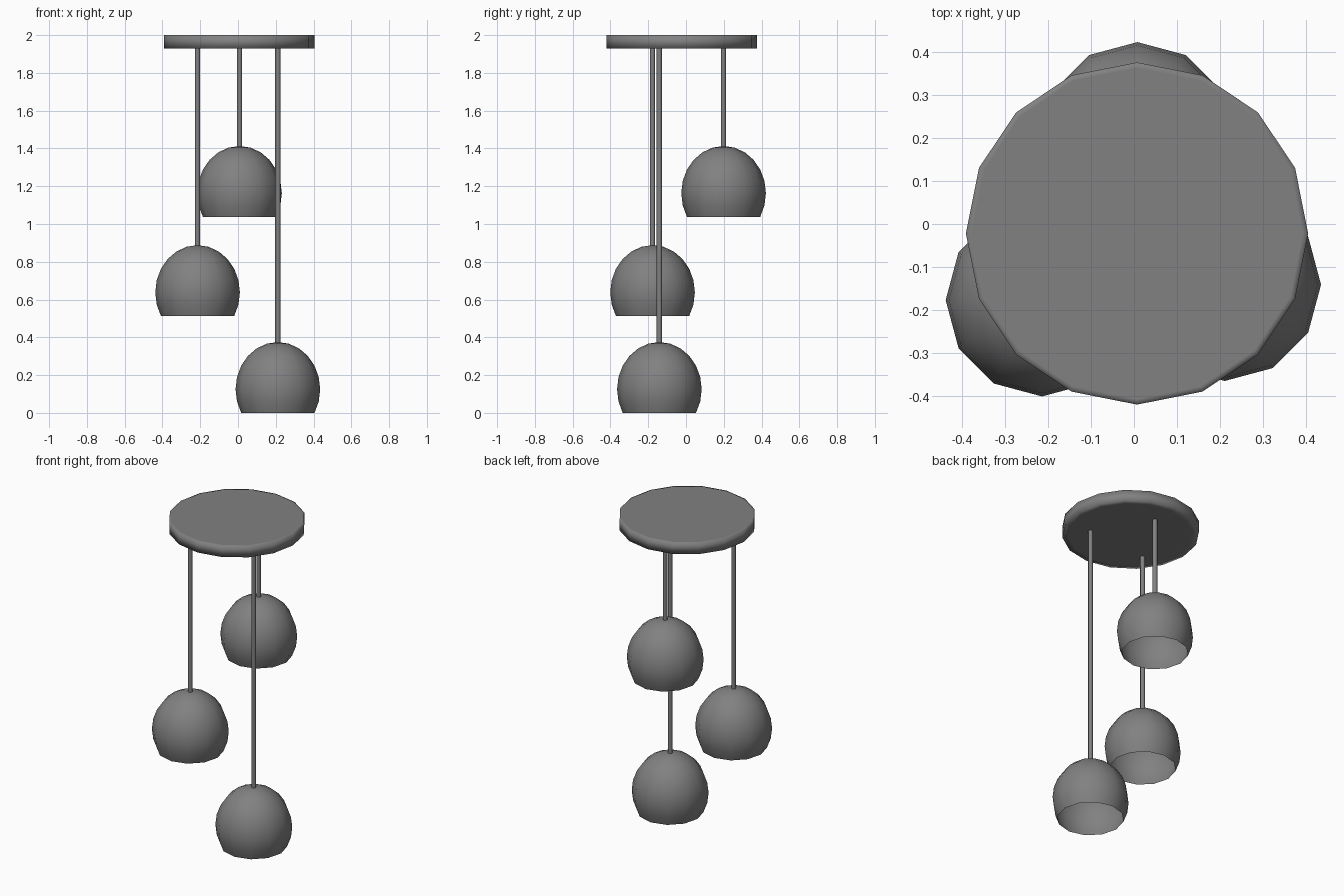
import bpy, math
from math import sin, cos, radians

if "Cube" in bpy.data.objects:
    bpy.data.objects.remove(bpy.data.objects["Cube"])

# Dark grey finish
finish = bpy.data.materials.new("dark_grey")
finish.diffuse_color = (0.22, 0.22, 0.22, 1)
finish.use_nodes = True
finish.node_tree.nodes["Principled BSDF"].inputs["Base Color"].default_value = finish.diffuse_color


def revolve(name, profile, sides, loc):
    """Smooth lathe of (radius, z) points; radius 0 closes to a single point."""
    verts, rings, faces = [], [], []
    for r, z in profile:
        n = sides if r > 0 else 1
        rings.append([len(verts) + i for i in range(n)])
        verts += [(r * cos(math.tau * i / sides), r * sin(math.tau * i / sides), z) for i in range(n)]
    for a, b in zip(rings, rings[1:]):
        for i in range(sides):
            j = (i + 1) % sides
            if len(a) == 1:
                faces.append((a[0], b[j], b[i]))
            elif len(b) == 1:
                faces.append((a[i], a[j], b[0]))
            else:
                faces.append((a[i], a[j], b[j], b[i]))
    mesh = bpy.data.meshes.new(name)
    mesh.from_pydata(verts, [], faces)
    mesh.polygons.foreach_set("use_smooth", [True] * len(faces))
    mesh.materials.append(finish)
    obj = bpy.data.objects.new(name, mesh)
    obj.location = loc
    bpy.context.collection.objects.link(obj)
    return obj


# Ceiling plate, with a support loop keeping the underside flat and a flat top
plate = revolve("ceiling_plate",
                [(0, 1.928), (0.36, 1.928), (0.398, 1.928), (0.398, 2.0), (0.385, 2.0), (0, 2.0)],
                16, (0.007, -0.022, 0))

# Open dome shade profile: bottom rim up to the pole
R, H = 0.224, 0.25
shade = [(R * cos(radians(a)), H * (0.5 + sin(radians(a)))) for a in range(-30, 90, 15)]
shade.append((0, 1.5 * H))

# Three pendants hanging at different heights
pendants = {"back": (0.008, 0.199, 1.038), "left": (-0.214, -0.177, 0.513), "right": (0.211, -0.141, 0.0)}
for side, (x, y, z) in pendants.items():
    revolve(f"{side}_shade", shade, 12, (x, y, z))
    revolve(f"{side}_cord", [(0.014, z + 0.365), (0.014, 1.935)], 8, (x, y, 0))
